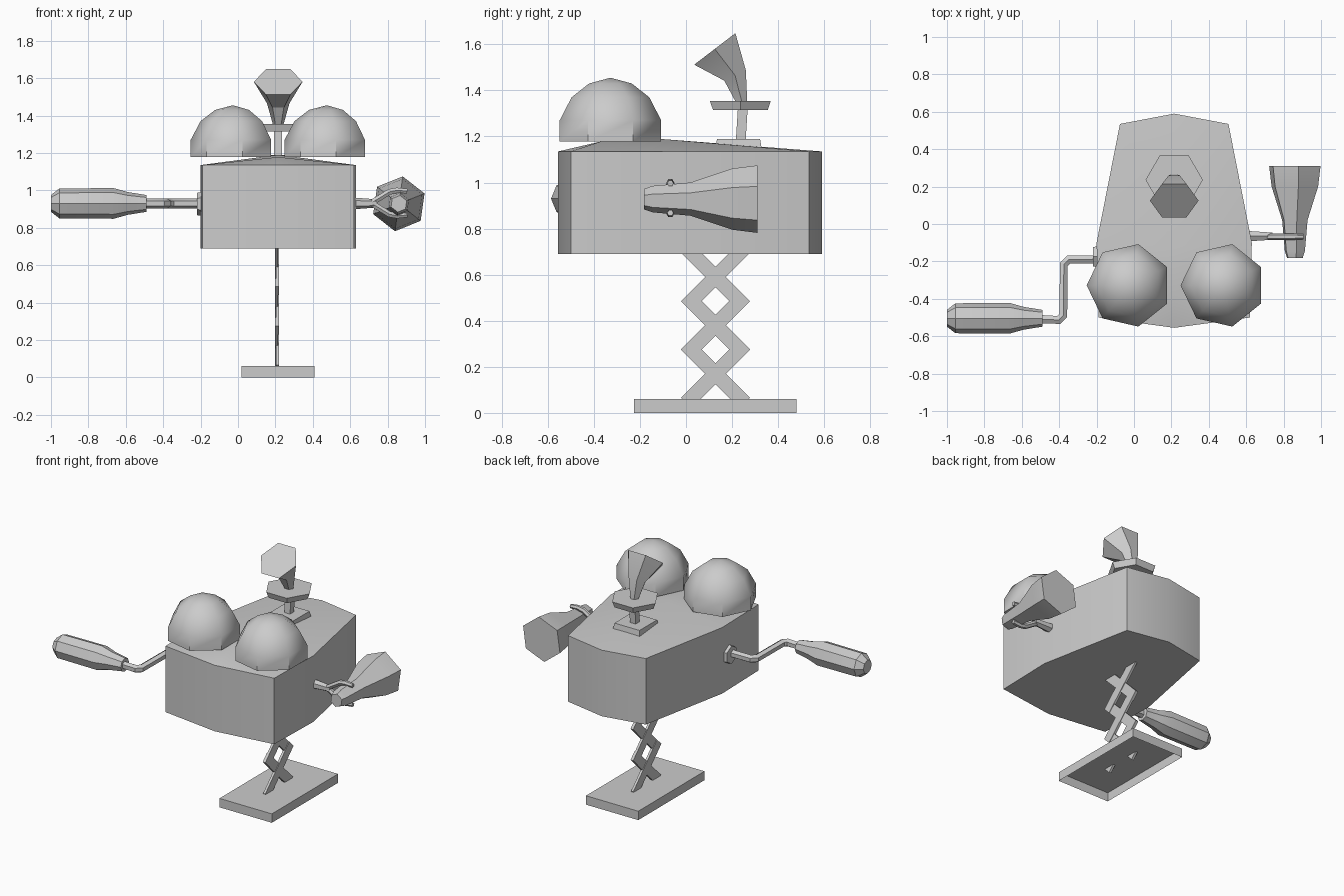
import bpy, bmesh, math
from mathutils import Vector

if "Cube" in bpy.data.objects:
    bpy.data.objects.remove(bpy.data.objects["Cube"])


def finish(name, bm, smooth=35):
    bmesh.ops.remove_doubles(bm, verts=bm.verts, dist=0.0005)
    bmesh.ops.recalc_face_normals(bm, faces=bm.faces)
    me = bpy.data.meshes.new(name)
    bm.to_mesh(me)
    bm.free()
    ob = bpy.data.objects.new(name, me)
    bpy.context.collection.objects.link(ob)
    if smooth:
        bpy.ops.object.select_all(action='DESELECT')
        ob.select_set(True)
        bpy.context.view_layer.objects.active = ob
        bpy.ops.object.shade_smooth_by_angle(angle=math.radians(smooth))
    return ob


def loft(name, pts, radii, n, ref, rot=0, smooth=35):
    """Skin n-sided rings along a path; ref points at the first vertex."""
    bm = bmesh.new()
    pts = [Vector(p) for p in pts]
    rings = []
    for i, (p, r) in enumerate(zip(pts, radii)):
        a = (p - pts[i - 1]).normalized() if i else Vector()
        b = (pts[i + 1] - p).normalized() if i < len(pts) - 1 else Vector()
        t = (a + b).normalized()
        u = Vector(ref)
        u = (u - t * u.dot(t)).normalized()
        v = t.cross(u)
        ring = []
        for k in range(n):
            ang = math.radians(rot) + math.tau * k / n
            ring.append(bm.verts.new(p + r * (math.cos(ang) * u + math.sin(ang) * v)))
        rings.append(ring)
    for r0, r1 in zip(rings, rings[1:]):
        for k in range(n):
            j = (k + 1) % n
            bm.faces.new((r0[k], r0[j], r1[j], r1[k]))
    bm.faces.new(rings[0])
    bm.faces.new(rings[-1])
    return finish(name, bm, smooth)


def box(name, size, loc, rot_x=0):
    bm = bmesh.new()
    bmesh.ops.create_cube(bm, size=1)
    bmesh.ops.scale(bm, vec=size, verts=bm.verts)
    ob = finish(name, bm, 0)
    ob.location = loc
    ob.rotation_euler.x = rot_x
    return ob


CX = 0.215

# base: a shallow tray, open underneath
base = box("base_plate", (0.39, 0.705, 0.06), (CX, 0.127, 0.03))
bm = bmesh.new()
bm.from_mesh(base.data)
bottom = [f for f in bm.faces if f.normal.z < -0.9]
bmesh.ops.delete(bm, geom=bottom, context='FACES')
bm.to_mesh(base.data)
bm.free()

# scissor lift: three crossed pairs
for i, z in enumerate((0.17, 0.38, 0.59)):
    for s in (-1, 1):
        box(f"scissor_bar_{i}_{s}", (0.016, 0.36, 0.064),
            (0.209 + s * 0.002, 0.128, z), s * math.pi / 4)

# body: boat-shaped plan with a low ridge along the top
half = [(0, -0.555), (0.405, -0.5), (0.415, -0.1), (0.29, 0.535), (0, 0.59)]
bm = bmesh.new()
ridge = [bm.verts.new((CX, y, z)) for y, z in
         ((-0.555, 1.135), (-0.37, 1.178), (-0.12, 1.19), (0.59, 1.135))]
low = []
for s in (-1, 1):
    top = [bm.verts.new((CX + s * x, y, 1.135)) for x, y in half]
    bot = [bm.verts.new((CX + s * x, y, 0.69)) for x, y in half]
    for k in range(4):
        bm.faces.new((top[k], top[k + 1], bot[k + 1], bot[k]))
    for f in ((ridge[0], ridge[1], top[1]), (ridge[1], ridge[2], top[2], top[1]),
              (ridge[2], top[3], top[2]), (ridge[2], ridge[3], top[3])):
        bm.faces.new(f)
    bm.faces.new(bot)
finish("body", bm, 25)

# eyes: seven-sided domes
for name, x in (("eye_left", -0.027), ("eye_right", 0.475)):
    loft(name, [(x, -0.328, z) for z in (1.178, 1.27, 1.37, 1.43, 1.455)],
         (0.226, 0.226, 0.173, 0.095, 0.0001), 7, (-1, 0, 0), smooth=50)

# top horn: foot, stem, hexagonal dish and flared horn
loft("horn_foot", [(CX, 0.228, 1.14), (CX, 0.228, 1.19)], (0.144, 0.132), 4,
     (1, 0, 0), 45, 0)
loft("horn_stem", [(CX, 0.237, 1.17), (CX, 0.247, 1.33)], (0.03, 0.03), 4,
     (1, 0, 0), 45, 0)
loft("horn_dish", [(CX, 0.236, 1.315), (CX, 0.236, 1.355)], (0.137, 0.153), 6,
     (1, 0, 0), 0, 0)
loft("horn", [(CX, 0.245, 1.34), (CX, 0.213, 1.465), (CX, 0.125, 1.58)],
     (0.025, 0.06, 0.13), 6, (1, 0, 0), 0, 30)

# crank on the left: hub, bent rod and grip
loft("crank_hub", [(-0.19, -0.175, 0.927), (-0.218, -0.175, 0.927)],
     (0.065, 0.06), 6, (0, 0, 1), 0, 0)
loft("crank_rod", [(-0.2, -0.19, 0.93), (-0.35, -0.19, 0.93), (-0.375, -0.215, 0.93),
                   (-0.378, -0.49, 0.93), (-0.402, -0.513, 0.93), (-0.52, -0.508, 0.93)],
     [0.026] * 6, 6, (0, 0, 1), 0)
loft("crank_grip", [(x, -0.504, 0.93) for x in (-0.49, -0.59, -0.665, -0.955, -1.0)],
     (0.045, 0.061, 0.082, 0.08, 0.045), 8, (0, -1, 0), 0)

# lamp on the right, held by a forked bracket
loft("lamp", [(0.86, y, 0.928) for y in (-0.182, -0.145, 0.02, 0.2, 0.31)],
     (0.045, 0.058, 0.073, 0.134, 0.148), 6, (0.14, 0, 0.99), 0, 50)
loft("bracket_arm", [(0.61, -0.065, 0.93), (0.74, -0.065, 0.93)], (0.032, 0.022), 6,
     (0, 0, 1))
for s in (-1, 1):
    loft(f"bracket_prong_{s}",
         [(x, -0.068, 0.932 + s * z) for x, z in
          ((0.72, 0.005), (0.81, 0.06), (0.85, 0.068), (0.905, 0.064))],
         (0.018, 0.018, 0.017, 0.014), 6, (0, 1, 0))
